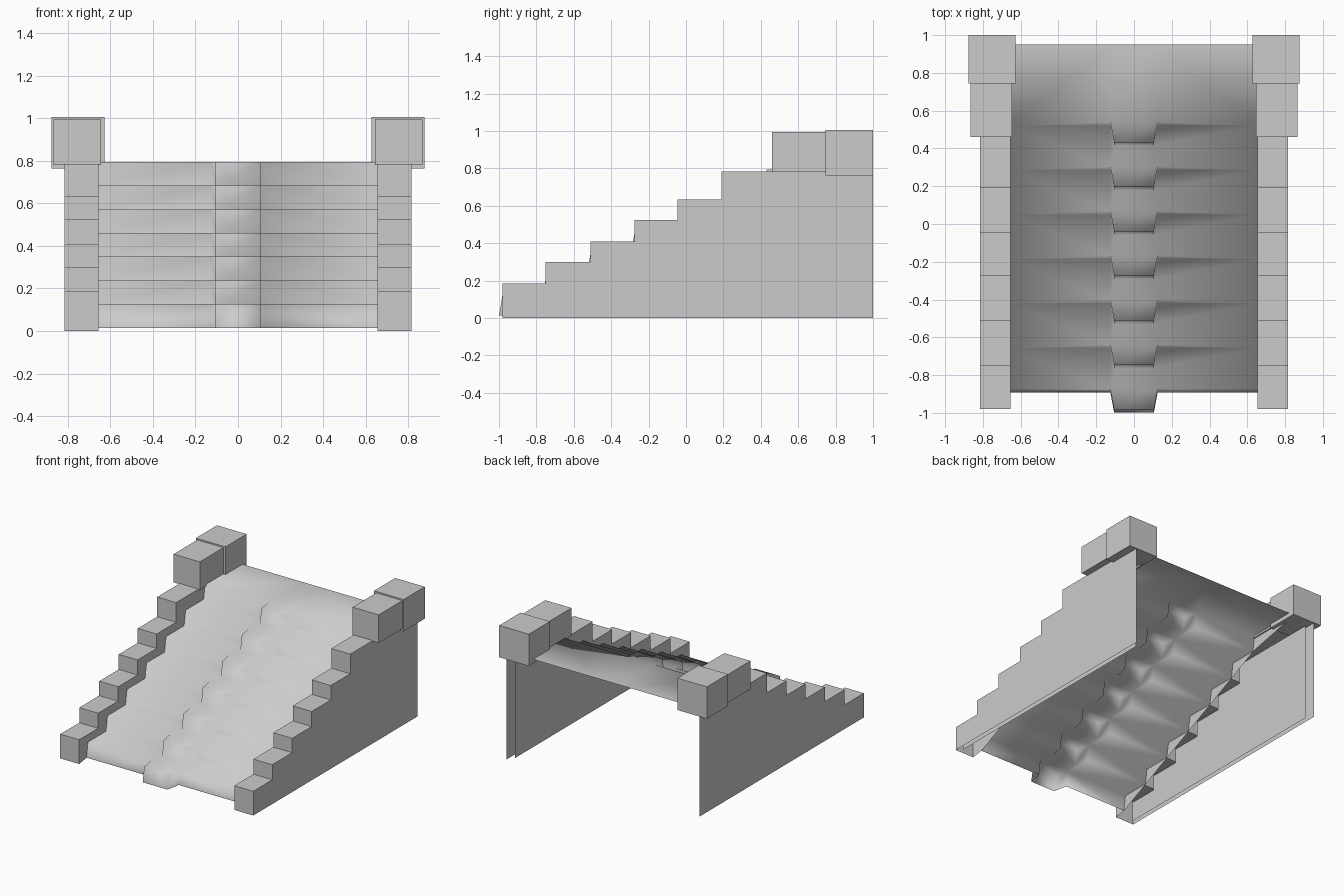
import bpy, bmesh

cube = bpy.data.objects.get("Cube")
if cube:
    bpy.data.objects.remove(cube, do_unlink=True)

stone = bpy.data.materials.new("grey stone")
stone.use_nodes = True
stone.diffuse_color = (0.6, 0.6, 0.6, 1)
stone.node_tree.nodes["Principled BSDF"].inputs["Base Color"].default_value = (0.6, 0.6, 0.6, 1)


def build(name, faces, up=True, smooth=False):
    """Make an object from polygons, welded and facing upward where asked."""
    bm = bmesh.new()
    for pts in faces:
        bm.faces.new([bm.verts.new(p) for p in pts])
    bmesh.ops.remove_doubles(bm, verts=bm.verts[:], dist=0.0005)
    bmesh.ops.recalc_face_normals(bm, faces=bm.faces[:])
    if up and sum(f.normal.z * f.calc_area() for f in bm.faces) < 0:
        bmesh.ops.reverse_faces(bm, faces=bm.faces[:])
    for f in bm.faces:
        f.smooth = smooth
    mesh = bpy.data.meshes.new(name)
    bm.to_mesh(mesh)
    bm.free()
    mesh.materials.append(stone)
    obj = bpy.data.objects.new(name, mesh)
    bpy.context.collection.objects.link(obj)
    return obj


def box(name, lo, hi):
    x, y, z = zip(lo, hi)
    ring = [(0, 0), (1, 0), (1, 1), (0, 1)]
    faces = [[(x[i], y[j], z[k]) for i, j in ring] for k in (0, 1)]
    for (a, b), (c, d) in zip(ring, ring[1:] + ring[:1]):
        faces.append([(x[a], y[b], z[0]), (x[c], y[d], z[0]),
                      (x[c], y[d], z[1]), (x[a], y[b], z[1])])
    return build(name, faces, up=False)


# Flight of steps with a projecting, tapered centre block on each riser
HALF, WIDE, NARROW, JUT, LEAN = 0.655, 0.125, 0.105, 0.107, 0.009
STEPS, BACK = 7, 0.95
riser_y = [-0.883 + 0.2355 * i for i in range(STEPS)]
level = [0.015 + 0.1114 * i for i in range(STEPS + 1)]
faces = []
for i, y in enumerate(riser_y):
    low, high = (y - LEAN, level[i]), (y + LEAN, level[i + 1])
    c_low, c_high = (low[0] - JUT, low[1]), (high[0] - JUT, high[1])
    last = i == STEPS - 1
    end = BACK if last else riser_y[i + 1] - LEAN
    z = high[1]
    tip = end if last else end - JUT
    # Centre riser and tread
    faces.append([(-NARROW, *c_low), (NARROW, *c_low), (NARROW, *c_high), (-NARROW, *c_high)])
    faces.append([(-NARROW, *c_high), (NARROW, *c_high), (WIDE, *high), (-WIDE, *high)])
    faces.append([(-WIDE, *high), (WIDE, *high), (NARROW, tip, z), (-NARROW, tip, z)])
    for s in (-1, 1):
        # Side riser, flank of the centre block, and side tread
        faces.append([(s * HALF, *low), (s * WIDE, *low), (s * WIDE, *high), (s * HALF, *high)])
        faces.append([(s * NARROW, *c_low), (s * WIDE, *low), (s * WIDE, *high), (s * NARROW, *c_high)])
        tread = [(s * HALF, *high), (s * WIDE, *high), (s * NARROW, tip, z)]
        if not last:
            tread.append((s * WIDE, end, z))
        faces.append(tread + [(s * HALF, end, z)])
build("stair_flight", faces, smooth=True)

# Stepped profile shared by the two side walls
tops = [0.185, 0.30, 0.41, 0.525, 0.635, 0.785]
edges = [-0.98, -0.75, -0.51, -0.275, -0.045, 0.19, 1.0]
profile = [(edges[0], 0)]
for a, b, z in zip(edges, edges[1:], tops):
    profile += [(a, z), (b, z)]

OUTER, LINING, INSET = 0.815, 0.78, 0.035
for s, side in ((1, "left"), (-1, "right")):
    # Side wall: outer sheet, stepped coping and inner skirt
    faces = [[(s * OUTER, *p) for p in profile + [(1.0, 0)]]]
    skirt = profile + [(riser_y[-1], level[-2]), (riser_y[0], level[0])]
    faces.append([(s * HALF, *p) for p in skirt])
    for p, q in zip(profile, profile[1:]):
        faces.append([(s * OUTER, *p), (s * HALF, *p), (s * HALF, *q), (s * OUTER, *q)])
    build(side + "_stepped_wall", faces)

    # Thin lining inside the wall
    inner = [(min(y + INSET, BACK), max(z - INSET, 0)) for y, z in profile]
    pts = [(s * LINING, *p) for p in inner + [(BACK, 0)]]
    build(side + "_wall_lining", [pts], up=False)

    # Pair of blocks at the head of the stairs
    for name, x0, x1, y0, y1, z0, z1 in (
            ("front_block", 0.645, 0.866, 0.46, 0.75, 0.78, 0.995),
            ("rear_block", 0.627, 0.877, 0.745, 1.0, 0.763, 1.006)):
        xs = sorted((s * x0, s * x1))
        box(side + "_" + name, (xs[0], y0, z0), (xs[1], y1, z1))
